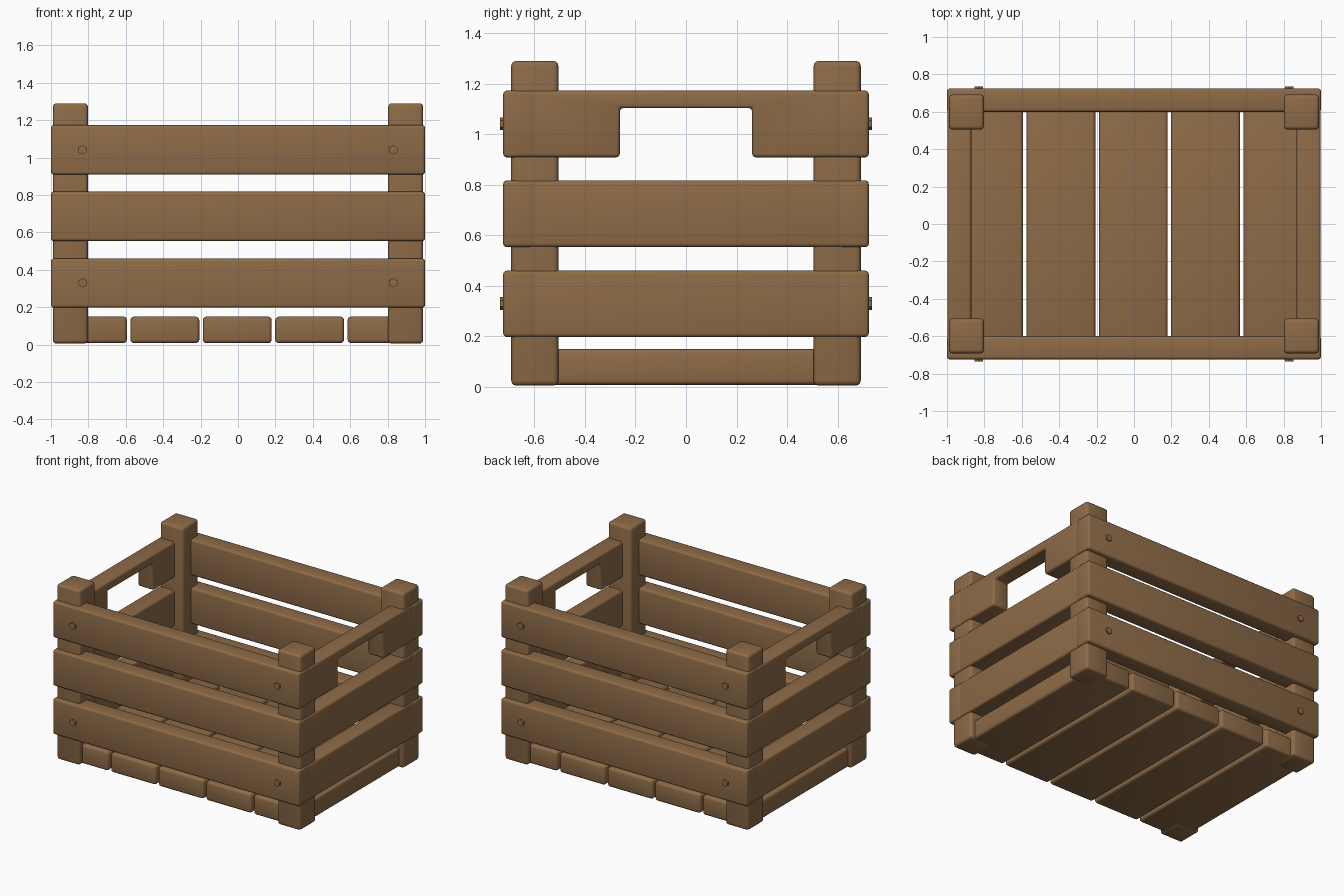
import bpy
import bmesh
import math
from mathutils import Matrix

if "Cube" in bpy.data.objects:
    bpy.data.objects.remove(bpy.data.objects["Cube"], do_unlink=True)

COLOUR = (0.27, 0.147, 0.064, 1)
wood = bpy.data.materials.new("brown_wood")
wood.use_nodes = True
wood.diffuse_color = COLOUR
shader = next(n for n in wood.node_tree.nodes if n.type == "BSDF_PRINCIPLED")
shader.inputs["Base Color"].default_value = COLOUR
shader.inputs["Roughness"].default_value = 0.8


def finish(name, bm, bevel=0.0):
    """Turn a bmesh into a wooden part with softly rounded edges."""
    if bevel:
        bmesh.ops.bevel(bm, geom=bm.edges[:], offset=bevel, segments=3,
                        profile=0.5, affect="EDGES", clamp_overlap=True)
    bmesh.ops.recalc_face_normals(bm, faces=bm.faces[:])
    mesh = bpy.data.meshes.new(name)
    bm.to_mesh(mesh)
    bm.free()
    mesh.materials.append(wood)
    obj = bpy.data.objects.new(name, mesh)
    bpy.context.collection.objects.link(obj)
    bpy.ops.object.select_all(action="DESELECT")
    obj.select_set(True)
    bpy.context.view_layer.objects.active = obj
    if bevel:
        bpy.ops.object.shade_smooth_by_angle(angle=math.radians(40))
    return obj


def box(name, x, y, z, bevel=0.018):
    """Rounded box from its low and high limit on each axis."""
    bm = bmesh.new()
    bmesh.ops.create_cube(bm, size=1)
    for v in bm.verts:
        v.co = [lim[0] if c < 0 else lim[1] for c, lim in zip(v.co, (x, y, z))]
    return finish(name, bm, bevel)


def both(side, low, high):
    return sorted((side * low, side * high))


SIDES = ((-1, "right"), (1, "left"))
ENDS = ((-1, "front"), (1, "back"))
ROWS = (("lower", 0.197, 0.46), ("middle", 0.553, 0.817), ("upper", 0.908, 1.173))

# Corner posts
for sx, side in SIDES:
    for sy, end in ENDS:
        box(f"{end}_{side}_post", both(sx, 0.802, 0.99), both(sy, 0.505, 0.692),
            (0.005, 1.29), 0.02)

# Floor boards
for i in range(5):
    centre = -0.004 + (i - 2) * 0.387
    box(f"floor_board_{i + 1}", (centre - 0.184, centre + 0.184), (-0.66, 0.66),
        (0.008, 0.149))

# Long slats on the front and back
for sy, end in ENDS:
    for row, low, high in ROWS:
        box(f"{end}_{row}_slat", (-1, 1), both(sy, 0.6, 0.724), (low, high), 0.015)

# End slats, the upper one notched to form a handle
for sx, side in SIDES:
    for row, low, high in ROWS[:2]:
        box(f"{side}_{row}_slat", both(sx, 0.87, 0.998), (-0.722, 0.722),
            (low, high), 0.015)
    low, high = ROWS[2][1:]
    half = [(0.722, high), (0.722, low), (0.262, low), (0.262, 1.104)]
    outline = half + [(-y, z) for y, z in reversed(half)]
    bm = bmesh.new()
    face = bm.faces.new([bm.verts.new((sx * 0.87, y, z)) for y, z in outline])
    extruded = bmesh.ops.extrude_face_region(bm, geom=[face])["geom"]
    for v in extruded:
        if isinstance(v, bmesh.types.BMVert):
            v.co.x = sx * 0.998
    # The extruded cap needs its matching starting face
    if not face.is_valid:
        bmesh.ops.holes_fill(bm, edges=bm.edges[:], sides=0)
    finish(f"{side}_upper_handle_slat", bm, 0.015)

# Six-sided bolt heads through the long slats
for sy, end in ENDS:
    for sx, side in SIDES:
        for row, z in (("lower", 0.33), ("upper", 1.041)):
            bm = bmesh.new()
            bmesh.ops.create_cone(bm, cap_ends=True, segments=6, radius1=0.025,
                                  radius2=0.025, depth=0.04)
            bmesh.ops.transform(
                bm, verts=bm.verts[:],
                matrix=Matrix.Translation((sx * 0.83, sy * 0.716, z))
                @ Matrix.Rotation(math.pi / 2, 4, "X"))
            finish(f"{end}_{side}_{row}_bolt", bm)
